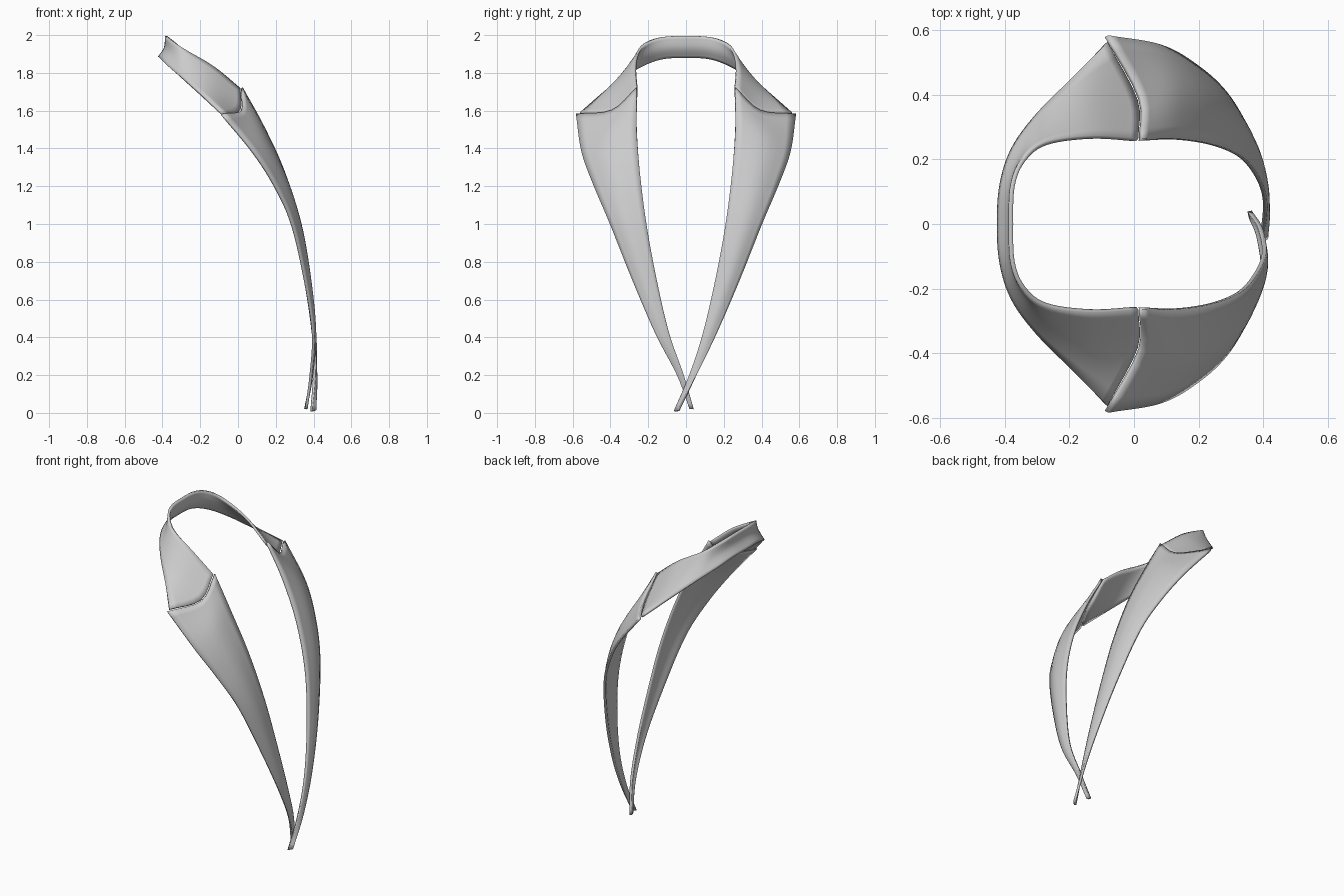
import bpy, bmesh
from mathutils import Vector as V

if "Cube" in bpy.data.objects:
    bpy.data.objects.remove(bpy.data.objects["Cube"])

def spline(pts, n):
    """Sample n segments per span of a smooth curve through pts."""
    p = [2 * pts[0] - pts[1]] + pts + [2 * pts[-1] - pts[-2]]
    out = []
    for i in range(1, len(p) - 2):
        a, b, c, d = p[i - 1:i + 3]
        for k in range(n):
            t = k / n
            out.append(0.5 * (2 * b + (c - a) * t + (2 * a - 5 * b + 4 * c - d) * t * t
                              + (3 * b - a - 3 * c + d) * t ** 3))
    return out + [pts[-1]]

def strip(name, inner, mid, outer, thick):
    """Thin cloth strip lofted through three edge-to-edge rails."""
    rails = [spline(r, 6) for r in (inner, mid, outer)]
    rows = [spline(list(r), 4) for r in zip(*rails)]
    bm = bmesh.new()
    grid = [[bm.verts.new(p) for p in row] for row in rows]
    for r0, r1 in zip(grid, grid[1:]):
        for j in range(len(r0) - 1):
            bm.faces.new((r0[j], r0[j + 1], r1[j + 1], r1[j]))
    bmesh.ops.recalc_face_normals(bm, faces=bm.faces)
    me = bpy.data.meshes.new(name)
    bm.to_mesh(me)
    bm.free()
    ob = bpy.data.objects.new(name, me)
    bpy.context.collection.objects.link(ob)
    sol = ob.modifiers.new("thickness", 'SOLIDIFY')
    sol.thickness, sol.offset = thick, 0
    bpy.context.view_layer.objects.active = ob
    ob.select_set(True)
    bpy.ops.object.shade_smooth_by_angle(angle=0.7)
    ob.select_set(False)
    return ob

def vecs(pts):
    return [V(p) for p in pts]

def flip(pts):
    return [V((p.x, -p.y, p.z)) for p in pts]

def middle(a, b, shifts):
    return [(p + q) / 2 + V(s) for p, q, s in zip(a, b, shifts)]

# Lapels: shared upper edges, with separate tips so they cross at the bottom
inner = vecs([(.02, .26, 1.72), (.13, .262, 1.52), (.24, .245, 1.28), (.325, .21, 1.0),
              (.375, .155, .7), (.402, .09, .42)])
outer = vecs([(-.085, .58, 1.58), (.08, .55, 1.38), (.195, .485, 1.2), (.285, .4, 1.0),
              (.355, .28, .7), (.397, .16, .42)])
bulge = [(.05, -.03, -.05), (.03, .01, -.005), (.028, .012, 0), (.022, .01, 0),
         (.016, .005, 0), (.008, 0, 0), (.003, 0, 0), (0, 0, 0)]
tips = {
    "right_lapel": (vecs([(.403, .02, .2), (.387, -.06, .008)]),
                    vecs([(.413, .055, .2), (.41, -.04, .012)])),
    "left_lapel": (vecs([(.39, .012, .2), (.357, -.04, .02)]),
                   vecs([(.385, .045, .2), (.362, -.018, .022)])),
}
for name, (tip_in, tip_out) in tips.items():
    a, b = inner + tip_in, outer + tip_out
    rails = [a, middle(a, b, bulge), b]
    if name == "left_lapel":
        rails = [flip(r) for r in rails]
    strip(name, *rails, .014)

# Collar: half rails mirrored around the back of the neck
top = vecs([(-.38, 0, 1.995), (-.375, .12, 1.99), (-.34, .2, 1.965), (-.27, .25, 1.915),
            (-.13, .268, 1.83), (.01, .26, 1.715)])
low = vecs([(-.418, 0, 1.882), (-.41, .12, 1.877), (-.375, .23, 1.84), (-.3, .335, 1.775),
            (-.19, .45, 1.68), (-.085, .56, 1.585)])
sag = [(.014, 0, -.005), (.014, 0, -.005), (.01, -.005, -.003), (0, 0, 0),
       (.012, 0, -.012), (.045, -.03, -.052)]
rails = [top, middle(top, low, sag), low]
strip("collar", *[flip(r[:0:-1]) + r for r in rails], .014)
